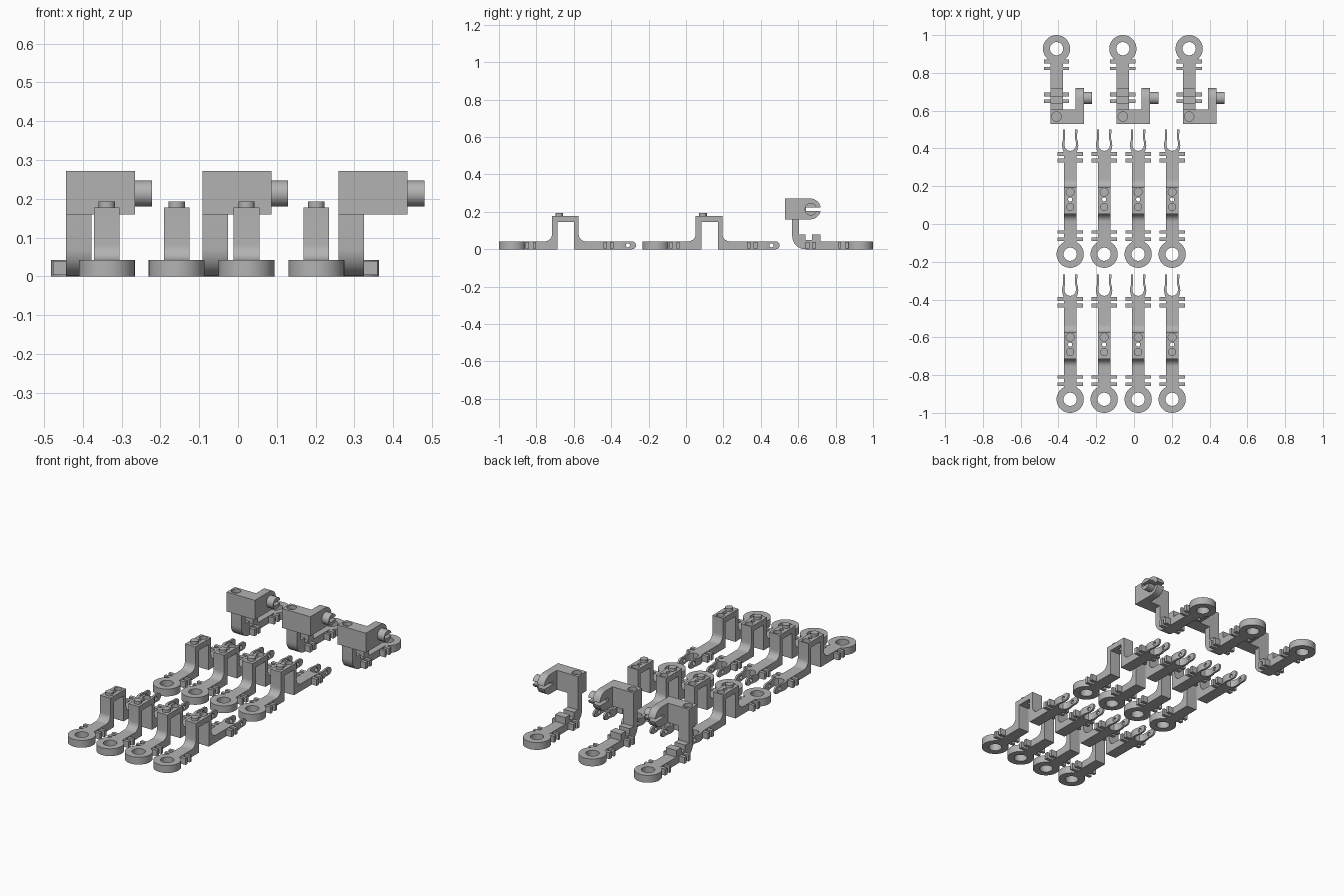
import bpy, bmesh, math
from mathutils import Vector

if "Cube" in bpy.data.objects:
    bpy.data.objects.remove(bpy.data.objects["Cube"])

grey = bpy.data.materials.new("plain grey")
grey.diffuse_color = (0.45, 0.45, 0.45, 1)
grey.use_nodes = True
grey.node_tree.nodes["Principled BSDF"].inputs["Base Color"].default_value = grey.diffuse_color


def arc(cx, cy, r, a0, a1, n=10):
    return [(cx + r * math.cos(math.radians(a0 + (a1 - a0) * i / n)),
             cy + r * math.sin(math.radians(a0 + (a1 - a0) * i / n))) for i in range(n + 1)]


def circle(cx, cy, r, n=40):
    return arc(cx, cy, r, 0, 360, n)[:-1]


def prism(profiles, axis):
    """Each profile is (outline, low, high), extruded along x (outline y,z) or z (outline x,y)."""
    bm = bmesh.new()
    for pts, lo, hi in profiles:
        place = (lambda p, d: (d, p[0], p[1])) if axis == 'x' else (lambda p, d: (p[0], p[1], d))
        face = bm.faces.new([bm.verts.new(place(p, lo)) for p in pts])
        out = bmesh.ops.extrude_face_region(bm, geom=[face])
        move = Vector(place((0, 0), hi - lo))
        bmesh.ops.translate(bm, vec=move,
                            verts=[v for v in out["geom"] if isinstance(v, bmesh.types.BMVert)])
    bmesh.ops.recalc_face_normals(bm, faces=bm.faces[:])
    me = bpy.data.meshes.new("part")
    bm.to_mesh(me)
    bm.free()
    me.materials.append(grey)
    return me


def rect(a0, a1, b0, b1):
    return [(a0, b0), (a1, b0), (a1, b1), (a0, b1)]


def cut(me, cutter):
    """Subtract one mesh from another and return the result."""
    a, b = bpy.data.objects.new("body", me), bpy.data.objects.new("cutter", cutter)
    for o in (a, b):
        bpy.context.collection.objects.link(o)
    b.hide_render = True
    mod = a.modifiers.new("cut", 'BOOLEAN')
    mod.object, mod.operation, mod.solver = b, 'DIFFERENCE', 'EXACT'
    bpy.context.view_layer.update()
    res = bpy.data.meshes.new_from_object(a.evaluated_get(bpy.context.evaluated_depsgraph_get()))
    for o in (a, b):
        bpy.data.objects.remove(o)
    return res


def finish(me):
    for p in me.polygons:
        p.use_smooth = True
    me.set_sharp_from_angle(angle=math.radians(30))
    return me


def place(parts, x, y):
    for name, me in parts.items():
        o = bpy.data.objects.new(name, me)
        o.location = (x, y, 0)
        bpy.context.collection.objects.link(o)


def clips(spans):
    """Paired side tabs on both sides of the arm."""
    return prism([(rect(*sorted((s * 0.033, s * 0.067)), y0, y1), 0.003, 0.04)
                  for y0, y1 in spans for s in (-1, 1)], 'z')


T = 0.042   # plate thickness
W = 0.033   # half width of the arms

# Ring end shared by both kinds of link
ring = cut(prism([(circle(0, 0, 0.072, 48), 0, T)], 'z'),
           prism([(circle(0, 0, 0.035), -0.1, 0.1)], 'z'))

# Long link: arm with a hollow raised bridge
bridge = prism([([(0.062, 0), (0.062, T)]
                 + arc(0.172, 0.082, 0.04, -90, 0) + [(0.212, 0.177), (0.354, 0.177)]
                 + arc(0.394, 0.082, 0.04, 180, 270)
                 + [(0.546, T), (0.546, 0), (0.330, 0), (0.330, 0.145),
                    (0.242, 0.145), (0.242, 0)], -W, W)], 'x')
bridge = cut(bridge, prism([(circle(0, 0.329, 0.021), 0.157, 0.25),
                            (circle(0, 0.290, 0.011, 20), 0.12, 0.25)], 'z'))
peg = prism([(circle(0, 0.250, 0.021), 0.17, 0.193)], 'z')

# Fork: one half outline mirrored; tips rounded in side view and drilled across
outer = [(0.033, 0.540), (0.040, 0.556), (0.043, 0.575), (0.042, 0.592), (0.037, 0.610), (0.038, 0.661)]
inner = [(0.027, 0.661), (0.026, 0.612), (0.030, 0.595), (0.031, 0.580), (0.027, 0.563), (0.016, 0.551)]
half = outer + inner
fork = prism([(half + [(0, 0.547)] + [(-x, y) for x, y in reversed(half)], 0, T)], 'z')
tip = arc(0.640, 0.021, 0.021, -90, 90)
fork = cut(fork, prism([(circle(0.617, 0.021, 0.011, 20), -0.1, 0.1),
                        ([(0.640, -0.02), (0.7, -0.02), (0.7, 0.07), (0.640, 0.07)] + tip[::-1],
                         -0.1, 0.1)], 'x'))

long_link = {"ring_end": ring, "bridge_arm": bridge, "top_peg": peg, "fork_end": fork,
             "side_clips": clips([(0.071, 0.089), (0.109, 0.126), (0.486, 0.506), (0.521, 0.541)])}

# Corner link: short arm, rounded heel, upright, and notched step
upright = prism([([(-0.062, 0), (-0.062, T), (-0.208, T), (-0.208, 0.08), (-0.253, 0.08),
                   (-0.253, 0.05), (-0.288, 0.05), (-0.288, 0.08), (-0.323, 0.08),
                   (-0.323, 0.16), (-0.36, 0.16)] + arc(-0.29, 0.07, 0.07, 180, 270), -W, W)], 'x')
block = cut(prism([(rect(-W, 0.145, -0.398, -0.323), 0.16, 0.271)], 'z'),
            prism([(circle(0, -0.359, 0.025), 0.25, 0.35)], 'z'))

# Knuckle and its pin, both split by a slot
slot = lambda: prism([(rect(-0.286, -0.15, 0.205, 0.222), 0.05, 0.25)], 'x')
knuckle = cut(prism([([(-0.323, 0.16)] + arc(-0.263, 0.2155, 0.0555, -90, 90, 20)
                      + [(-0.323, 0.271)], 0.10, 0.145)], 'x'), slot())
pin = cut(prism([(circle(-0.261, 0.2135, 0.033), 0.145, 0.188)], 'x'), slot())

corner_link = {"corner_ring_end": ring, "upright_arm": upright, "top_block": block,
               "knuckle": knuckle, "split_pin": pin,
               "corner_side_clips": clips([(-0.078, -0.058), (-0.113, -0.098),
                                           (-0.253, -0.233), (-0.288, -0.268)])}

for parts in (long_link, corner_link):
    for me in parts.values():
        finish(me)

# Lay out the two rows of long links and the row of corner links
for row in range(2):
    for i in range(4):
        place(long_link, -0.338 + 0.18 * i, -0.928 + 0.768 * row)
for i in range(3):
    place(corner_link, -0.41 + 0.351 * i, 0.928)
